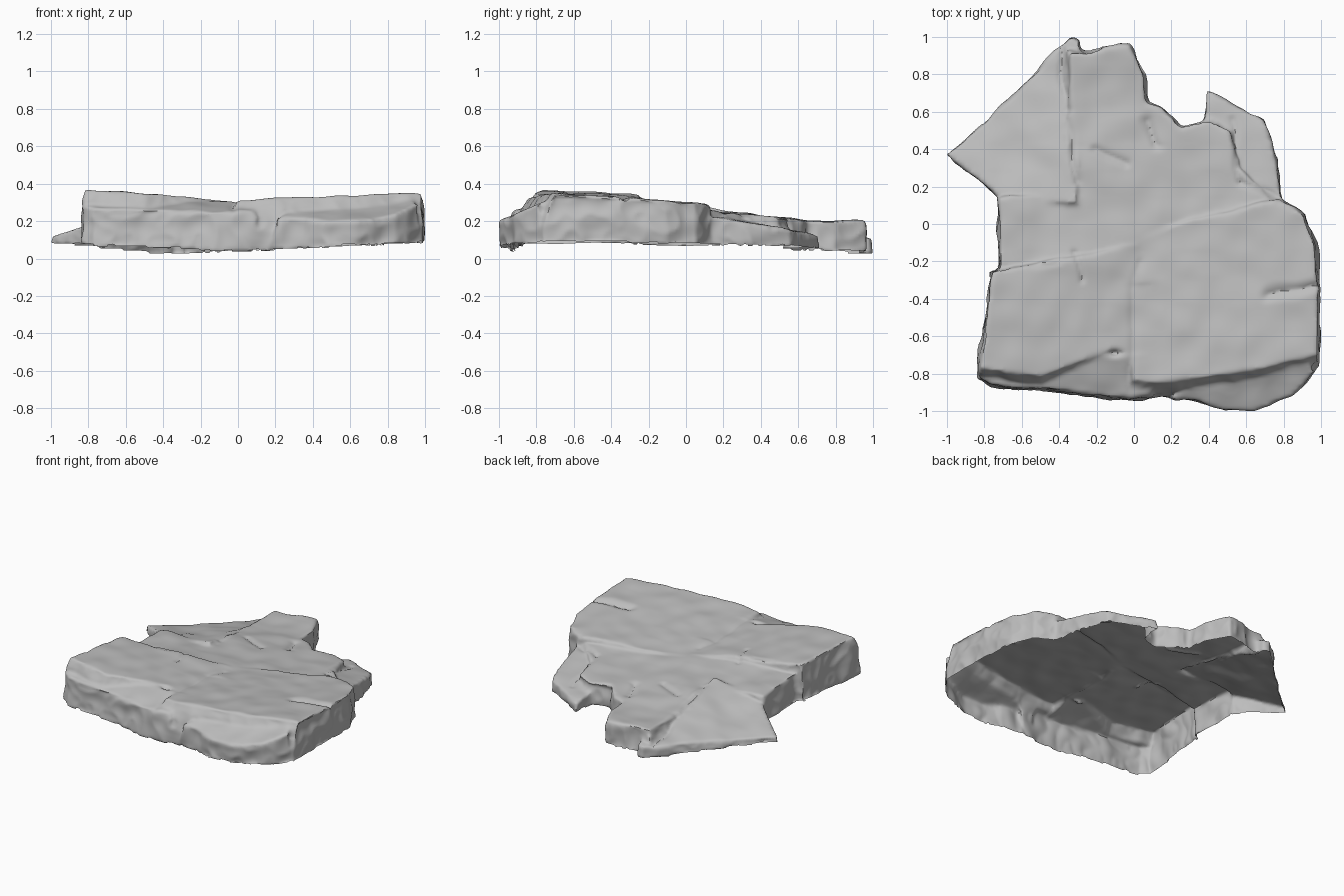
import bpy, bmesh
from mathutils import Vector, noise

if "Cube" in bpy.data.objects:
    bpy.data.objects.remove(bpy.data.objects["Cube"])

stone = bpy.data.materials.new("grey stone")
stone.use_nodes = True
grey = (0.51, 0.51, 0.51, 1)
stone.diffuse_color = grey
stone.node_tree.nodes["Principled BSDF"].inputs["Base Color"].default_value = grey

bm = bmesh.new()


def rim_height(p):
    """Height of the lower rim, lowest along the middle and at the back corner."""
    back_dip = max(0, p.y - 0.35) * min(1, max(0, -3 * p.x))
    return 0.03 + 0.045 * abs(p.x) - 0.05 * back_dip


def layer(outline, top, inset=0.95, lean=0.0):
    """Slab under a sloping plane (base, x slope, y slope); lean pushes its front top edge back."""
    points = [Vector(p) for p in outline]
    middle = sum(points, Vector((0, 0))) / len(points)

    def ring(scale, shift, blend):
        verts = []
        for p in points:
            q = middle + (p - middle) * scale
            if p.y < middle.y:
                q.y += shift
            low, high = rim_height(q), top[0] + top[1] * q.x + top[2] * q.y
            verts.append(bm.verts.new((q.x, q.y, low + (high - low) * blend)))
        return verts

    rings = [ring(1, 0, 0), ring(1, 0, 0.35), ring((1 + inset) / 2, lean / 2, 0.8), ring(inset, lean, 1)]
    bm.faces.new(rings[0][::-1])
    bm.faces.new(rings[-1])
    for a, b in zip(rings, rings[1:]):
        for i in range(len(a)):
            j = (i + 1) % len(a)
            bm.faces.new((a[i], a[j], b[j], b[i]))


# Thick front layer, left and right halves
layer([(-.84, -.83), (-.5, -.88), (-.3, -.8), (-.1, -.72), (.1, -.78), (.1, -.07), (-.3, -.16), (-.78, -.24)],
      (.268, -.08, -.052), .96, .05)
layer([(-.03, -.91), (.1, -.92), (.4, -.89), (.7, -.84), (1, -.77), (1, -.35), (.98, -.1), (.92, .06),
       (.78, .14), (.3, .04), (-.03, -.09)],
      (.262, .047, -.06), .97, .06)
# Broken lip in front of the left half
layer([(-.84, -.82), (-.78, -.87), (-.6, -.89), (-.3, -.91), (-.12, -.94), (.1, -.92), (.1, -.7), (-.7, -.7)],
      (.5, 0, .27), .97, .01)
# Broken ledge at the front corner
layer([(.2, -.93), (.35, -.95), (.48, -1), (.63, -1), (.85, -.92), (.98, -.79), (.95, -.74), (.4, -.74)],
      (.62, .02, .44), .96)
# Middle layer
layer([(-.73, .14), (-.73, -.35), (.7, -.3), (.76, .1), (.56, .3), (.52, .5), (.4, .56),
       (.25, .52), (.15, .62), (.06, .66), (-.36, .6), (-.36, .15)],
      (.26, 0, -.09), .99)
# Sloping strip beside the middle layer
layer([(.45, 0), (.8, .08), (.77, .3), (.7, .56), (.52, .64), (.39, .72), (.37, .57)],
      (.255, 0, -.19), .97)
# Thin wing, falling away to its outer edge
layer([(-1.01, .37), (-.71, .13), (-.3, .1), (-.3, .6), (-.29, .98), (-.34, 1), (-.42, .92), (-.62, .72), (-.72, .62)],
      (.357, .168, -.197), .98)
# Raised block at the back
layer([(-.37, .62), (-.26, .47), (-.02, .5), (.08, .66), (.07, .8), (-.02, .97), (-.13, .96), (-.25, .93), (-.36, .93)],
      (.21, 0, -.01), .92)

rough = bpy.data.meshes.new("rough_stone")
bm.to_mesh(rough)
bm.free()
slab = bpy.data.objects.new("stone_slab", rough)
bpy.context.collection.objects.link(slab)

# Fuse the layers into one skin
remesh = slab.modifiers.new("fuse", 'REMESH')
remesh.mode = 'VOXEL'
remesh.voxel_size = 0.013
soften = slab.modifiers.new("soften", 'SMOOTH')
soften.iterations = 4
graph = bpy.context.evaluated_depsgraph_get()
mesh = bpy.data.meshes.new_from_object(slab.evaluated_get(graph))
slab.modifiers.clear()
slab.data = mesh
mesh.name = "stone_slab"

# Cracks: start, end, depth, width
cracks = [((-.39, .92), (-.31, .22), .015, .04), ((.52, .55), (.57, .22), .012, .04),
          ((.57, .22), (.77, .13), .012, .04), ((-.32, -.15), (-.28, -.31), .012, .03),
          ((-.76, -.25), (-.4, -.2), .008, .03), ((.02, -.2), (-.03, -.9), .008, .04),
          ((.72, -.37), (1, -.33), .025, .06), ((.06, .55), (.13, .42), .02, .06),
          ((-.2, .4), (-.05, .33), .015, .04)]


def crack_depth(p):
    p = (p + noise.noise_vector(p * 6) * 0.03).xy
    total = 0
    for a, b, depth, width in cracks:
        a, b = Vector(a), Vector(b)
        t = max(0, min(1, (p - a).dot(b - a) / (b - a).length_squared))
        gap = (p - a.lerp(b, t)).length / width
        total += depth * max(0, 1 - gap) ** 2
    return total


# Weathered surface: gentle on flat faces, lumpy on broken sides
moved = []
for v in mesh.vertices:
    p, n = v.co, v.normal
    side = 1 - abs(n.z)
    offset = noise.noise(p * 3) * 0.012 + noise.noise(p * 7) * 0.01
    offset += side * (noise.noise(p * 5) * 0.02 - abs(noise.noise(p * 9)) * 0.02)
    new = p + n * offset
    if n.z > 0.3:
        new.z -= crack_depth(p)
    moved.append(new)

# The slab is an open shell: drop the underside and even out its rim
bm = bmesh.new()
bm.from_mesh(mesh)
underside = [f for f in bm.faces if f.normal.z < -0.5]
for v, p in zip(bm.verts, moved):
    v.co = p
bmesh.ops.delete(bm, geom=underside, context='FACES')
rim = [v for v in bm.verts if v.is_boundary]
for step in range(3):
    bmesh.ops.smooth_vert(bm, verts=rim, factor=0.5, use_axis_z=True)
bm.to_mesh(mesh)
bm.free()

mesh.materials.clear()
mesh.materials.append(stone)
bpy.context.view_layer.objects.active = slab
slab.select_set(True)
bpy.ops.object.shade_smooth_by_angle(angle=0.8)
